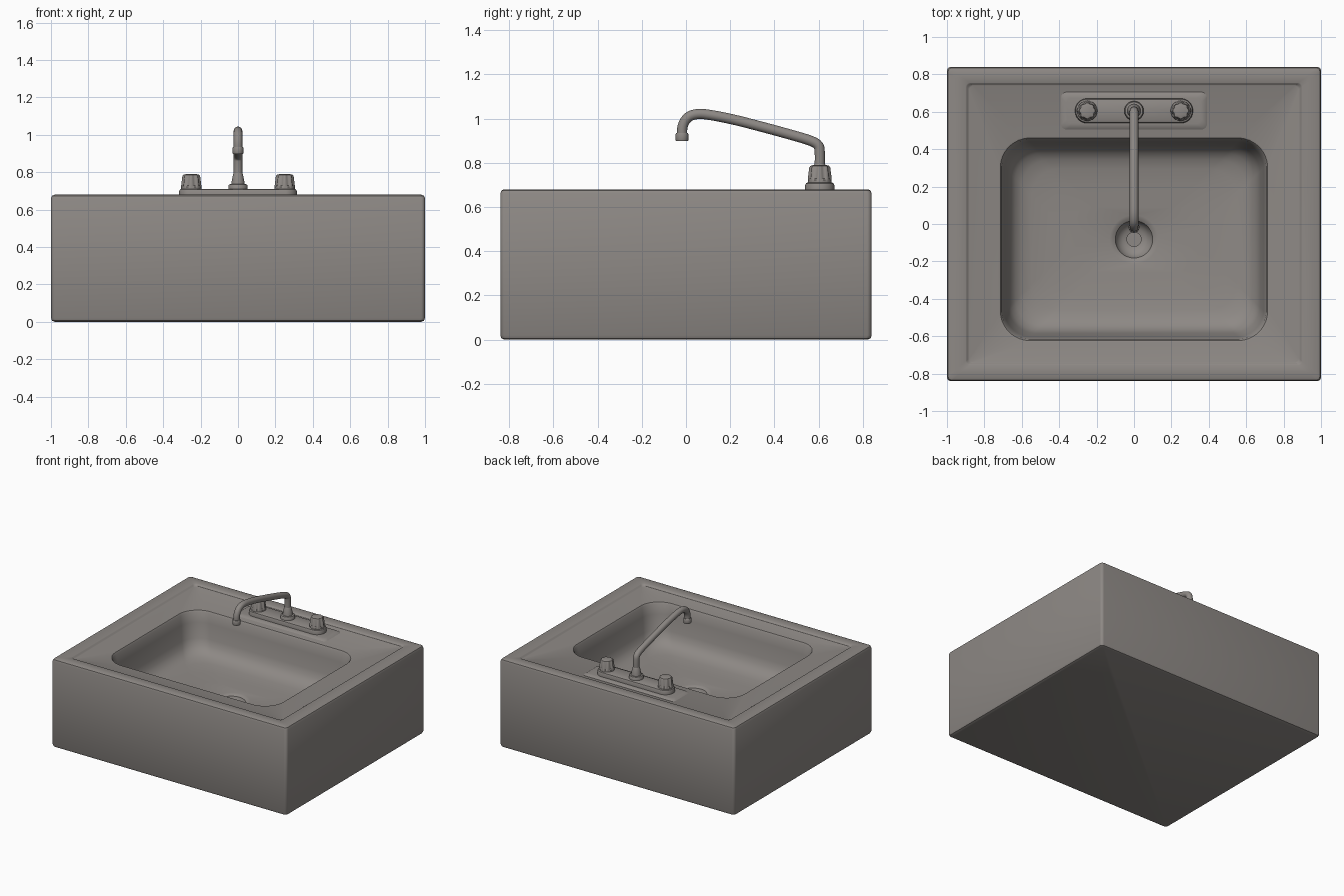
import bpy, bmesh, math
from mathutils import Vector

if "Cube" in bpy.data.objects:
    bpy.data.objects.remove(bpy.data.objects["Cube"])

mat = bpy.data.materials.new("warm_grey")
mat.diffuse_color = (0.27, 0.25, 0.235, 1)
mat.use_nodes = True
mat.node_tree.nodes["Principled BSDF"].inputs["Base Color"].default_value = mat.diffuse_color


def rrect(cx, cy, hx, hy, r, z, k=10):
    """Rounded rectangle ring (a circle when hx = hy = r)."""
    pts = []
    for q, (sx, sy) in enumerate([(1, 1), (-1, 1), (-1, -1), (1, -1)]):
        for j in range(k):
            a = (q + (j + 0.5) / k) * math.pi / 2
            pts.append((cx + sx * (hx - r) + r * math.cos(a),
                        cy + sy * (hy - r) + r * math.sin(a), z))
    return pts


def loft(name, rings, angle=35):
    bm = bmesh.new()
    loops = [[bm.verts.new(p) for p in ring] for ring in rings]
    n = len(loops[0])
    for a, b in zip(loops, loops[1:]):
        for i in range(n):
            bm.faces.new((a[i], a[(i + 1) % n], b[(i + 1) % n], b[i]))
    bm.faces.new(loops[0][::-1])
    bm.faces.new(loops[-1])
    bmesh.ops.recalc_face_normals(bm, faces=bm.faces)
    me = bpy.data.meshes.new(name)
    bm.to_mesh(me)
    bm.free()
    me.materials.append(mat)
    ob = bpy.data.objects.new(name, me)
    bpy.context.collection.objects.link(ob)
    bpy.ops.object.select_all(action='DESELECT')
    ob.select_set(True)
    bpy.context.view_layer.objects.active = ob
    bpy.ops.object.shade_smooth_by_angle(angle=math.radians(angle))
    return ob


def lathe(name, x, y, profile):
    return loft(name, [rrect(x, y, r, r, r, z, 8) for r, z in profile])


# Basin: outer shell, raised rim, shallow recess, bowl and drain in one loft
W, D, CY = 1.0, 0.84, -0.082
rings = []
for inset, z in [(0.02, 0), (0.006, 0.006), (0, 0.02), (0, 0.66), (0.006, 0.674),
                 (0.02, 0.68), (0.10, 0.68), (0.106, 0.677), (0.112, 0.668), (0.12, 0.665)]:
    rings.append(rrect(0, 0, W - inset, D - inset * 0.85, 0.022, z))
for inset, z, r in [(-0.015, 0.665, 0.17), (-0.005, 0.662, 0.16), (0.003, 0.65, 0.155),
                    (0.015, 0.58, 0.15), (0.035, 0.47, 0.15), (0.05, 0.425, 0.15),
                    (0.075, 0.392, 0.15), (0.11, 0.37, 0.15), (0.16, 0.357, 0.15),
                    (0.25, 0.347, 0.15), (0.36, 0.340, 0.14)]:
    rings.append(rrect(0, CY, 0.71 - inset, 0.537 - inset, r, z))
for r, z in [(0.13, 0.335), (0.115, 0.331), (0.10, 0.322), (0.094, 0.305), (0.08, 0.285),
             (0.06, 0.272), (0.038, 0.267), (0.038, 0.235)]:
    rings.append(rrect(0, CY, r, r, r, z))
loft("basin", rings)

# Raised pad under the tap
FY = 0.605
loft("tap_pad", [rrect(0, FY, 0.39 - i, 0.10 - i, 0.03, z)
                 for i, z in [(0, 0.655), (0, 0.665), (0.012, 0.673), (0.03, 0.676)]])

# Tap base plate
loft("tap_base", [rrect(0, FY, 0.315 - i, 0.066 - i, 0.064 - i, z)
                  for i, z in [(0, 0.67), (0, 0.698), (0.004, 0.707), (0.012, 0.711)]])

# Fluted handles
for side, x in (("left", -0.25), ("right", 0.25)):
    hr = []
    for r, z, f in [(0.054, 0.705, 0), (0.054, 0.722, 0), (0.05, 0.728, 0.08),
                    (0.044, 0.778, 0.08), (0.040, 0.786, 0.06), (0.028, 0.79, 0)]:
        hr.append([(x + r * (1 + f * math.cos(8 * a)) * math.cos(a),
                    FY + r * (1 + f * math.cos(8 * a)) * math.sin(a), z)
                   for a in [2 * math.pi * i / 64 for i in range(64)]])
    loft(side + "_handle", hr)

# Spout collar
lathe("spout_collar", 0, FY, [(0.052, 0.705), (0.052, 0.727), (0.047, 0.735), (0.036, 0.737),
                              (0.034, 0.75), (0.026, 0.79), (0.022, 0.797)])

# Curved spout: a smooth path swept with a round section
ctrl = [Vector((0, y, z)) for y, z in
        [(0.605, 0.78), (0.605, 0.845), (0.598, 0.878), (0.565, 0.899), (0.48, 0.925),
         (0.36, 0.958), (0.22, 0.994), (0.11, 1.016), (0.05, 1.02), (0.008, 1.004),
         (-0.015, 0.965), (-0.018, 0.91)]]
path = []
ext = [2 * ctrl[0] - ctrl[1]] + ctrl + [2 * ctrl[-1] - ctrl[-2]]
for i in range(1, len(ext) - 2):
    p0, p1, p2, p3 = ext[i - 1:i + 3]
    for s in range(5):
        t = s / 5
        path.append(0.5 * (2 * p1 + (p2 - p0) * t + (2 * p0 - 5 * p1 + 4 * p2 - p3) * t * t
                           + (3 * p1 - p0 - 3 * p2 + p3) * t ** 3))
path.append(ctrl[-1])
tube = []
X = Vector((1, 0, 0))
for i, p in enumerate(path):
    d = (path[min(i + 1, len(path) - 1)] - path[max(i - 1, 0)]).normalized()
    n = d.cross(X)
    tube.append([p + 0.023 * (math.cos(a) * X + math.sin(a) * n)
                 for a in [2 * math.pi * j / 24 for j in range(24)]])
loft("spout", tube)

# Spout tip
lathe("spout_tip", 0, -0.018, [(0.020, 0.898), (0.027, 0.898), (0.029, 0.903),
                               (0.029, 0.93), (0.026, 0.935), (0.02, 0.936)])
